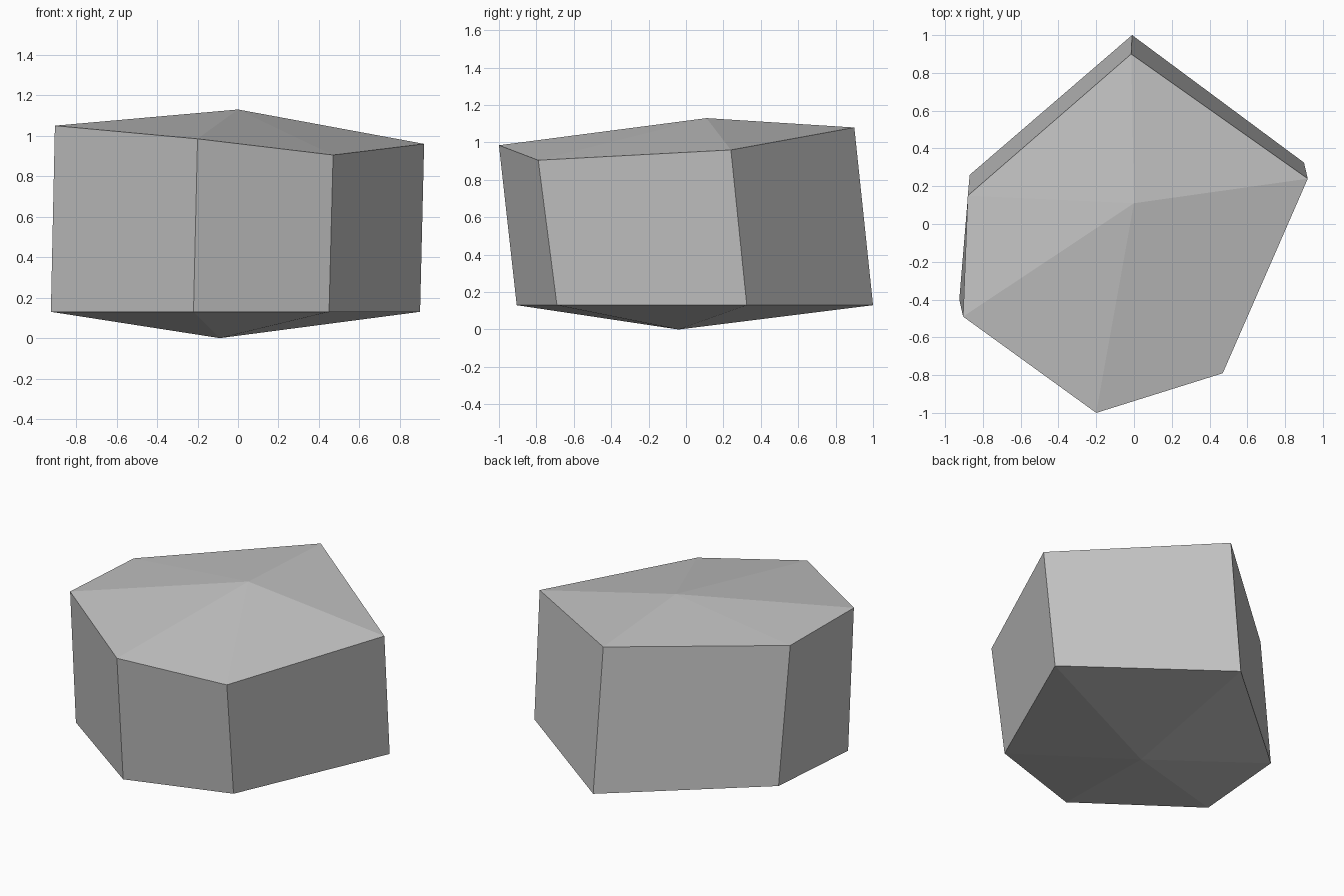
import bpy
import bmesh

cube = bpy.data.objects.get("Cube")
if cube:
    bpy.data.objects.remove(cube, do_unlink=True)

# One plain grey for the whole stone
grey = bpy.data.materials.new("stone_grey")
grey.use_nodes = True
colour = (0.55, 0.55, 0.55, 1)
grey.diffuse_color = colour
grey.node_tree.nodes["Principled BSDF"].inputs["Base Color"].default_value = colour

# Matching rings, anticlockwise from the back corner
base_z = 0.13
base_outline = [(-0.01, 1.0), (-0.87, 0.26), (-0.925, -0.4),
                (-0.22, -0.905), (0.45, -0.69), (0.9, 0.325)]
rim_outline = [(-0.015, 0.9, 1.08), (-0.88, 0.15, 1.035), (-0.905, -0.49, 1.05),
               (-0.2, -1.0, 0.985), (0.47, -0.79, 0.905), (0.92, 0.24, 0.96)]

bm = bmesh.new()
base = [bm.verts.new((x, y, base_z)) for x, y in base_outline]
rim = [bm.verts.new(p) for p in rim_outline]
peak = bm.verts.new((0, 0.11, 1.13))
foot = bm.verts.new((-0.09, -0.04, 0))

# Side walls, with a shallow fan closing each end
for i in range(len(base)):
    j = (i + 1) % len(base)
    bm.faces.new((base[i], base[j], rim[j], rim[i]))
    bm.faces.new((rim[i], rim[j], peak))
    bm.faces.new((base[j], base[i], foot))
bmesh.ops.recalc_face_normals(bm, faces=bm.faces)

mesh = bpy.data.meshes.new("stone_block")
bm.to_mesh(mesh)
bm.free()
mesh.materials.append(grey)
bpy.context.collection.objects.link(bpy.data.objects.new("stone_block", mesh))
